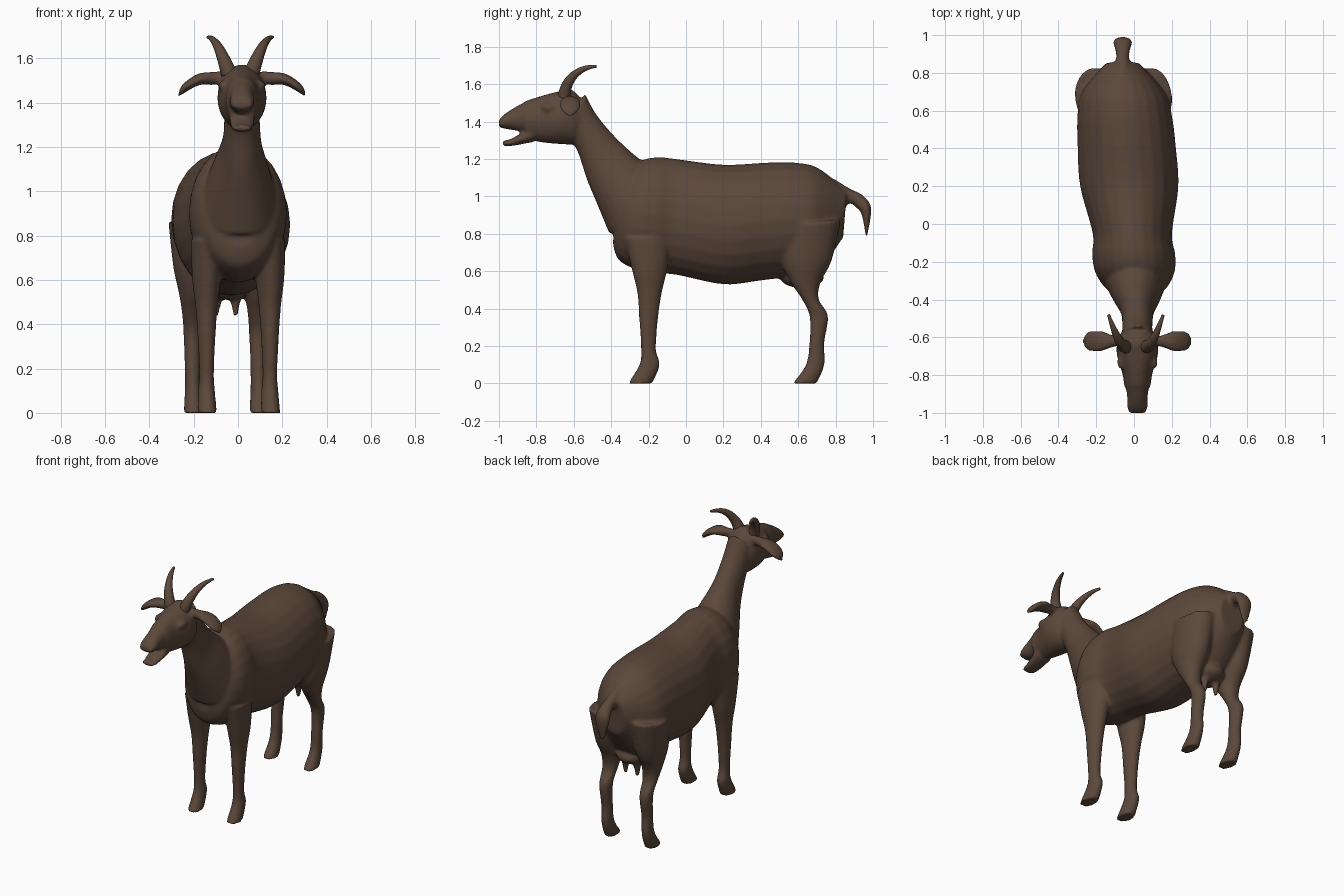
import bpy, bmesh, math
from mathutils import Vector, Matrix

cube = bpy.data.objects.get("Cube")
if cube:
    bpy.data.objects.remove(cube, do_unlink=True)

BROWN = (0.105, 0.064, 0.043, 1)
brown = bpy.data.materials.new("brown_coat")
brown.use_nodes = True
brown.diffuse_color = BROWN
shader = brown.node_tree.nodes["Principled BSDF"]
shader.inputs["Base Color"].default_value = BROWN
shader.inputs["Roughness"].default_value = 0.8

SIDES = 24
STEPS = 6
parts = []


def sway(y):
    """Sideways curve of the spine: the rump drifts right, the head left."""
    return max(-0.06, min(0.018, -0.012 - 0.065 * y))


def add_part(name, bm):
    bmesh.ops.recalc_face_normals(bm, faces=bm.faces)
    mesh = bpy.data.meshes.new(name)
    bm.to_mesh(mesh)
    bm.free()
    mesh.materials.append(brown)
    part = bpy.data.objects.new(name, mesh)
    bpy.context.collection.objects.link(part)
    parts.append(part)


def refine(rows):
    """Smoothly add rows between the given cross-sections."""
    padded = [rows[0]] + rows + [rows[-1]]
    refined = []
    for a, b, c, d in zip(padded, padded[1:], padded[2:], padded[3:]):
        for step in range(STEPS):
            t = step / STEPS
            refined.append([q + t * (r - p + t * (2 * p - 5 * q + 4 * r - s
                            + t * (3 * q - p - 3 * r + s))) / 2
                            for p, q, r, s in zip(a, b, c, d)])
    return refined + [rows[-1]]


def loft(name, rows, offset=0, side=1, across=False):
    """Skin oval sections given in hundredths: half width, then the two
    opposite edge points (y, z, y, z). With across, the part runs along x."""
    bm = bmesh.new()
    rings = []
    for half_width, ya, za, yb, zb in refine(rows):
        middle = Vector((ya + yb, za + zb)) / 2
        half = Vector((ya - yb, za - zb)) / 2
        ring = []
        for n in range(SIDES):
            angle = math.tau * n / SIDES
            u = offset + half_width * math.sin(angle)
            v, z = middle + half * math.cos(angle)
            x, y = (v, u) if across else (u, v)
            place = Vector((x * side, y, z)) / 100
            place.x += sway(place.y)
            ring.append(bm.verts.new(place))
        rings.append(ring)
    for low, high in zip(rings, rings[1:]):
        for n in range(SIDES):
            m = (n + 1) % SIDES
            bm.faces.new((low[n], low[m], high[m], high[n]))
    bm.faces.new(rings[0])
    bm.faces.new(rings[-1])
    add_part(name, bm)


def ball(name, x, y, z, size):
    bm = bmesh.new()
    place = Vector((x + sway(y), y, z))
    bmesh.ops.create_uvsphere(bm, u_segments=SIDES, v_segments=SIDES // 2, radius=1,
                              matrix=Matrix.LocRotScale(place, None, Vector(size)))
    add_part(name, bm)


def teat(name, x, y):
    bm = bmesh.new()
    place = Vector((x + sway(y), y, 0.495))
    bmesh.ops.create_cone(bm, cap_ends=True, segments=SIDES, radius1=0.01, radius2=0.033,
                          depth=0.12, matrix=Matrix.Translation(place))
    add_part(name, bm)


def horn(name, side):
    """Tapered horn on a quarter arc, swept outward and back."""
    curve = bpy.data.curves.new(name, "CURVE")
    curve.dimensions = "3D"
    curve.bevel_depth = 0.037
    curve.bevel_resolution = 4
    curve.use_fill_caps = True
    curve.materials.append(brown)
    spline = curve.splines.new("POLY")
    spline.points.add(SIDES // 2)
    for n, point in enumerate(spline.points):
        t = n / (len(spline.points) - 1)
        turn = t * math.pi / 2
        point.co = (0.01 + side * (0.05 + 0.095 * t), -0.48 - 0.17 * math.cos(turn),
                    1.53 + 0.165 * math.sin(turn), 1)
        point.radius = 1 - 0.8 * t
    spline.use_smooth = True
    bpy.context.collection.objects.link(bpy.data.objects.new(name, curve))


# Trunk and neck
loft("torso", [
    (8, -38, 100, -39, 74), (16, -32, 112, -36, 66), (21, -24, 119, -27, 61),
    (22, -15, 121, -17, 59), (21, -5, 120, -5, 58), (26, 20, 117, 20, 53),
    (26, 42, 118, 40, 55), (25, 59, 118, 56, 57), (22, 71, 115, 69, 58),
    (9, 86, 103, 84, 78)])
loft("neck", [
    (8, -64, 134, -54, 155), (8, -58, 124, -48, 144), (9, -53, 109, -38, 132),
    (13, -48, 97, -26, 121), (18, -41, 80, -11, 110)])

# Head with an open mouth
loft("head", [
    (6, -54, 150, -55, 132), (10, -61, 157, -59, 128), (11, -69, 156, -68, 128),
    (8, -80, 153, -78, 129), (7, -86, 151, -86, 131)])
loft("upper_jaw", [
    (7, -83, 152, -83, 134), (5.5, -91, 148, -90, 135),
    (5.5, -97, 144, -96, 136), (4.5, -100, 141, -100, 137)])
loft("lower_jaw", [
    (6, -82, 138, -82, 129), (5, -93, 131, -93, 127), (4, -98, 130, -98, 127)])

# Tail and udder
loft("tail", [
    (5, 80, 109, 80, 90), (3.5, 88, 104, 87, 96), (4, 94, 101, 91, 94),
    (5, 99, 94, 94, 90), (2, 97, 79, 96, 79)])
ball("udder", 0, 0.62, 0.57, (0.1, 0.12, 0.06))

FRONT_LEG = [
    (7, -33, 78, -8, 78), (6.5, -29, 61, -10, 61), (5, -26, 48, -13, 48),
    (4, -25, 34, -15, 34), (3.3, -24, 18, -16, 18), (3.8, -25, 10, -14, 10),
    (4.4, -31, 0, -18, 0)]
HIND_LEG = [
    (11, 52, 84, 83, 88), (9, 51, 66, 78, 66), (6.5, 56, 54, 72, 54),
    (5, 62, 45, 71, 45), (4, 66, 36, 76, 36), (3.5, 66, 22, 74, 22),
    (3.5, 64, 10, 74, 10), (4.4, 57, 0, 70, 0)]
EAR = [
    (2.5, 7, 154, 7, 149), (3, 12, 154, 13, 148), (5.5, 20, 153, 19, 148),
    (5, 27, 148, 25, 145), (2, 29, 143, 28, 143)]

# Paired parts, one for each side
for side, label in ((1, "left"), (-1, "right")):
    loft(label + "_front_leg", FRONT_LEG, 14.3, side)
    loft(label + "_hind_leg", HIND_LEG, 14.8, side)
    loft(label + "_ear", EAR, -62, side, across=True)
    ball(label + "_brow", side * 0.083, -0.73, 1.475, (0.025, 0.04, 0.025))
    teat(label + "_teat", side * 0.043, 0.65)
    horn(label + "_horn", side)

# Fuse the fleshy parts into one smooth skin
bpy.ops.object.select_all(action="DESELECT")
for part in parts:
    part.select_set(True)
body = parts[0]
bpy.context.view_layer.objects.active = body
bpy.ops.object.join()
body.name = "body"
remesh = body.modifiers.new("fuse", "REMESH")
remesh.mode = "VOXEL"
remesh.voxel_size = 0.01
remesh.use_smooth_shade = True
soften = body.modifiers.new("soften", "SMOOTH")
soften.factor = 0.5
soften.iterations = 6
